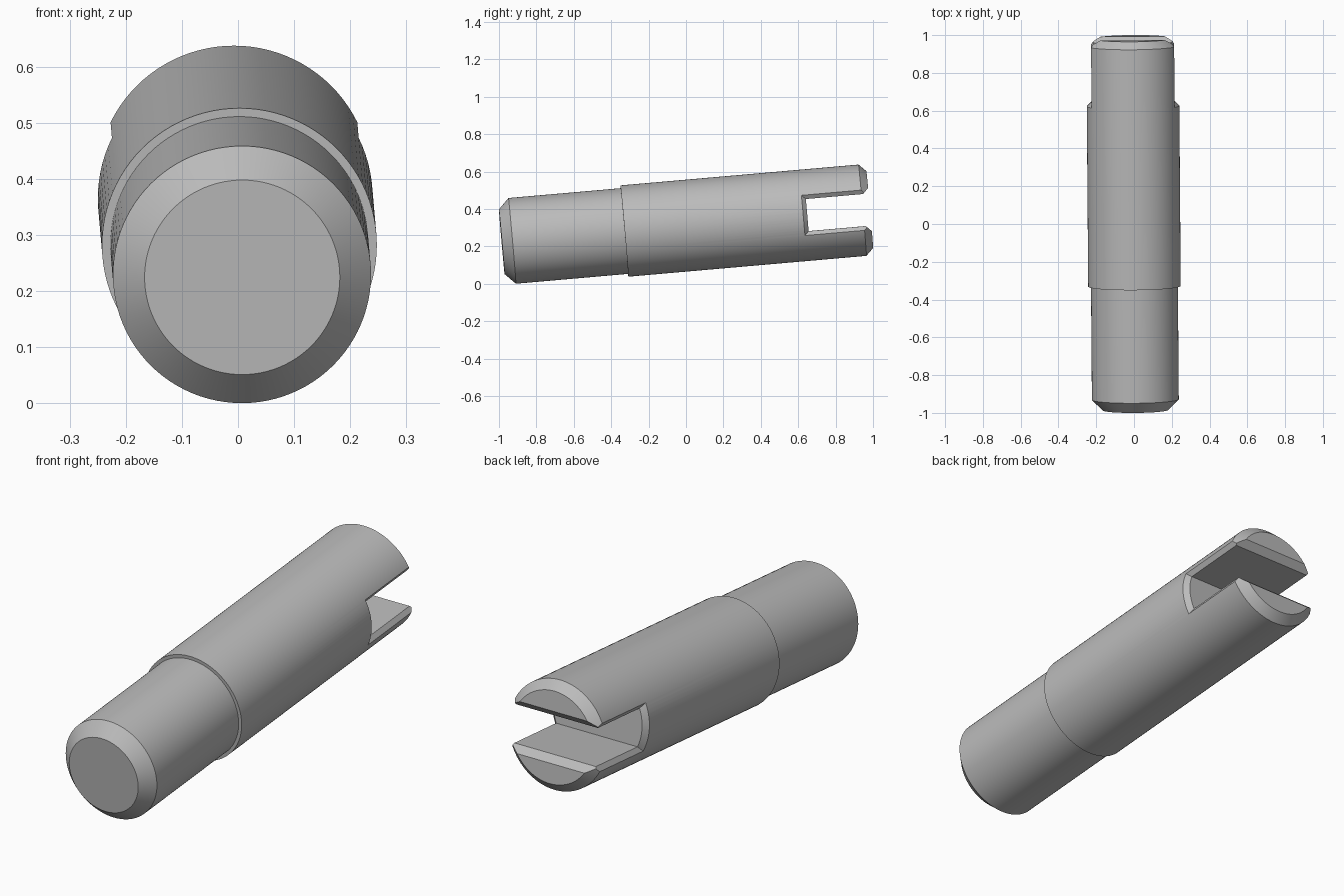
import bpy, bmesh
from math import sin, cos, pi, sqrt, radians

cube = bpy.data.objects.get("Cube")
if cube:
    bpy.data.objects.remove(cube, do_unlink=True)

LENGTH = 1.975
BODY_R = 0.245
SEGMENTS = 96

steel = bpy.data.materials.new("plain_grey")
steel.use_nodes = True
grey = (0.5, 0.5, 0.5, 1)
steel.diffuse_color = grey
steel.node_tree.nodes["Principled BSDF"].inputs["Base Color"].default_value = grey


def loft(name, rings):
    """Closed solid through rings of equal point count, capped at both ends."""
    bm = bmesh.new()
    loops = [[bm.verts.new(p) for p in ring] for ring in rings]
    n = len(loops[0])
    for a, b in zip(loops, loops[1:]):
        for i in range(n):
            j = (i + 1) % n
            bm.faces.new((a[i], a[j], b[j], b[i]))
    bm.faces.new(loops[0])
    bm.faces.new(loops[-1])
    bmesh.ops.recalc_face_normals(bm, faces=bm.faces)
    mesh = bpy.data.meshes.new(name)
    bm.to_mesh(mesh)
    bm.free()
    mesh.materials.append(steel)
    obj = bpy.data.objects.new(name, mesh)
    bpy.context.collection.objects.link(obj)
    return obj


# Stepped shaft with chamfered ends, turned around local y
profile = [(0, 0.174), (0.056, 0.23), (0.658, 0.23), (0.658, BODY_R),
           (LENGTH - 0.039, BODY_R), (LENGTH, 0.206)]
angles = [2 * pi * i / SEGMENTS for i in range(SEGMENTS)]
shaft = loft("slotted_shaft", [[(r * cos(a), y, r * sin(a)) for a in angles]
                               for y, r in profile])

# Slot cutter, flared at both sides to chamfer the slot's outer edges
HALF, FLOOR, BEVEL, OUT = 0.086, 1.638, 0.022, 0.27
STEPS = 16
floor = [(FLOOR, HALF * (2 * i / STEPS - 1)) for i in range(STEPS + 1)]
path = [(LENGTH + 0.1, -HALF)] + floor + [(LENGTH + 0.1, HALF)]


def slot_ring(side, flared):
    ring = []
    for y, z in path:
        inner = sqrt((BODY_R - BEVEL) ** 2 - z * z)
        if flared:
            grow = 1 + BEVEL / HALF
            surface = sqrt(BODY_R ** 2 - (grow * z) ** 2)
            reach = (OUT - inner) / (surface - inner)
            z *= 1 + (grow - 1) * reach
            if y == FLOOR:
                y -= BEVEL * reach
        ring.append((side * (OUT if flared else inner), y, z))
    return ring


slot = loft("slot_cutter", [slot_ring(-1, True), slot_ring(-1, False),
                            slot_ring(1, False), slot_ring(1, True)])

# Wedge that chamfers the inner edges at the prong tips
start, spread = LENGTH - 0.03, 0.13
wedge = [(start, -HALF), (start + spread, -HALF - spread),
         (start + spread, HALF + spread), (start, HALF)]
mouth = loft("mouth_cutter", [[(x, y, z) for y, z in wedge] for x in (-0.4, 0.4)])

bpy.ops.object.select_all(action="DESELECT")
bpy.context.view_layer.objects.active = shaft
shaft.select_set(True)
for cutter in (slot, mouth):
    cutter.hide_render = True
    cut = shaft.modifiers.new(cutter.name, "BOOLEAN")
    cut.operation = "DIFFERENCE"
    cut.solver = "EXACT"
    cut.object = cutter
    bpy.ops.object.modifier_apply(modifier=cut.name)
    bpy.data.objects.remove(cutter, do_unlink=True)

bpy.ops.object.shade_smooth_by_angle(angle=radians(25))

# Lean the shaft up toward the back
shaft.rotation_euler = (radians(5), 0, radians(0.44))
shaft.location = (0.0075, -0.985, 0.2245)
